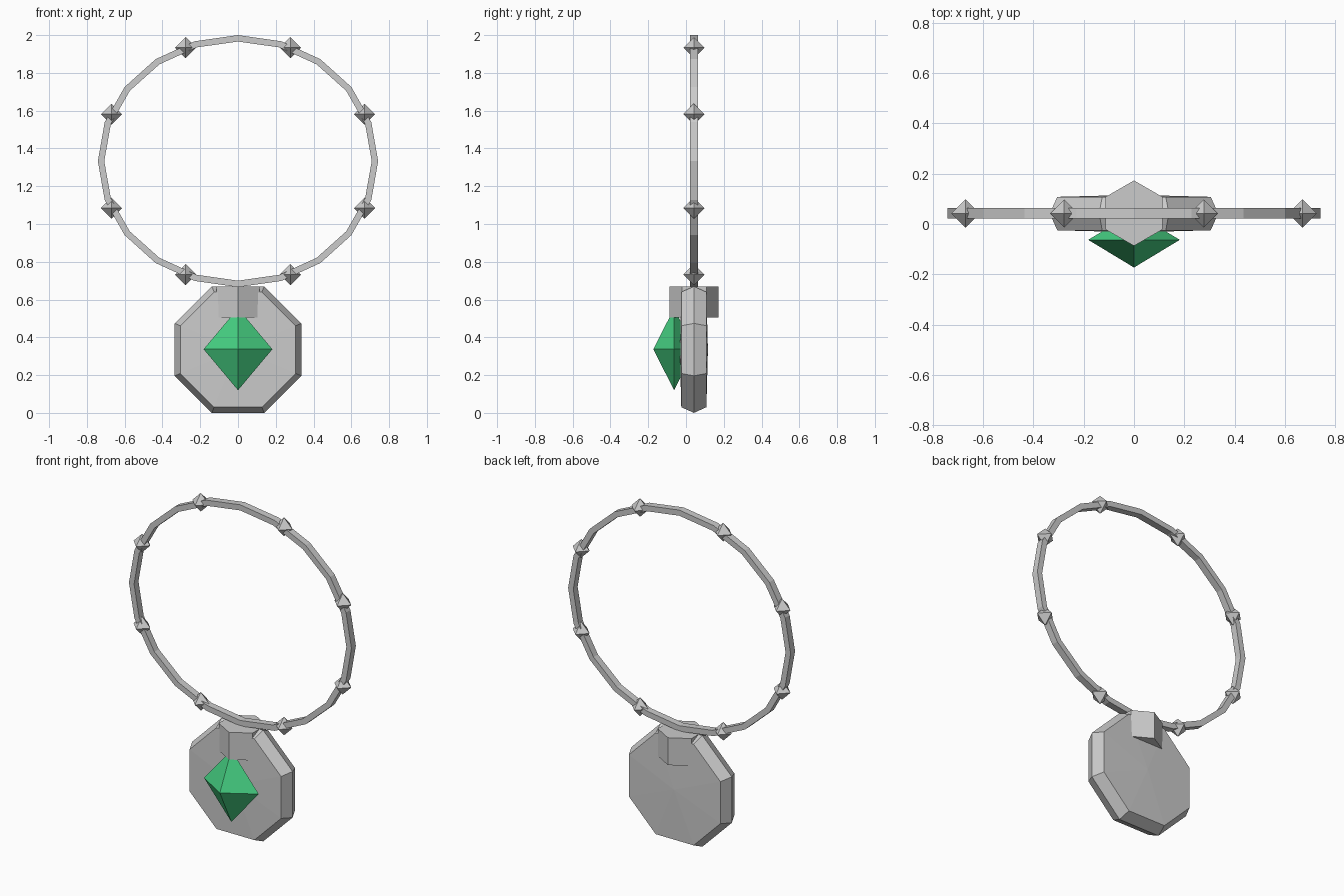
import bpy, bmesh
from math import cos, sin, pi, radians
from mathutils import Matrix, Vector

if "Cube" in bpy.data.objects:
    bpy.data.objects.remove(bpy.data.objects["Cube"])

Y = 0.042          # depth centre of chain and medallion
CZ = 1.333         # chain centre height
A, B = 0.725, 0.65 # chain half width / half height


def finish(name, bm):
    bmesh.ops.recalc_face_normals(bm, faces=bm.faces)
    me = bpy.data.meshes.new(name)
    bm.to_mesh(me)
    bm.free()
    ob = bpy.data.objects.new(name, me)
    bpy.context.collection.objects.link(ob)
    return ob


def octahedron(name, loc, size):
    bm = bmesh.new()
    bmesh.ops.create_uvsphere(bm, u_segments=4, v_segments=2, radius=1)
    bmesh.ops.transform(bm, verts=bm.verts,
                        matrix=Matrix.Translation(loc) @ Matrix.Diagonal((*size, 1)))
    return finish(name, bm)


def bridge(bm, a, b):
    n = len(a)
    for i in range(n):
        j = (i + 1) % n
        bm.faces.new((a[i], a[j], b[j], b[i]))


# chain: 20-sided oval hoop with a rectangular section
bm = bmesh.new()
loops = []
for d, y in ((0.017, -0.021), (0.017, 0.021), (-0.017, 0.021), (-0.017, -0.021)):
    loops.append([bm.verts.new(((A + d) * cos(t), Y + y, CZ + (B + d) * sin(t)))
                  for t in (2 * pi * i / 20 for i in range(20))])
for k in range(4):
    bridge(bm, loops[k], loops[(k + 1) % 4])
finish("chain", bm)

# beads spaced evenly round the chain
for k in range(8):
    t = radians(22.5 + 45 * k)
    octahedron(f"chain_bead_{k + 1}", (A * cos(t), Y, CZ + B * sin(t)), (0.056,) * 3)

# medallion: octagon with ridged rim and slightly domed faces
bm = bmesh.new()
loops = []
for r, y in ((0.305, -0.025), (0.335, Y), (0.305, 0.108)):
    c = r / cos(pi / 8)
    loops.append([bm.verts.new((c * cos(t), y, 0.335 + c * sin(t)))
                  for t in (pi / 8 + pi / 4 * i for i in range(8))])
bridge(bm, loops[0], loops[1])
bridge(bm, loops[1], loops[2])
for loop, y in ((loops[0], -0.033), (loops[2], 0.116)):
    tip = bm.verts.new((0, y, 0.335))
    for i in range(8):
        bm.faces.new((loop[i], loop[(i + 1) % 8], tip))
finish("medallion", bm)

# bail: upright hexagonal block joining medallion and chain
bm = bmesh.new()
bmesh.ops.create_cone(bm, cap_ends=True, segments=6, radius1=0.13, radius2=0.13, depth=0.165)
pts = sorted(bm.verts, key=lambda v: v.co.x)
turn = 0 if abs(pts[-1].co.x) < 0.12 else pi / 6
bmesh.ops.transform(bm, verts=bm.verts,
                    matrix=Matrix.Translation((0, 0.043, 0.5875)) @ Matrix.Rotation(turn, 4, 'Z'))
finish("bail", bm)

# gem
gem = octahedron("gem", (0, -0.063, 0.337), (0.182, 0.11, 0.217))
mat = bpy.data.materials.new("emerald_green")
mat.diffuse_color = (0.06, 0.62, 0.22, 1)
mat.use_nodes = True
mat.node_tree.nodes["Principled BSDF"].inputs["Base Color"].default_value = mat.diffuse_color
gem.data.materials.append(mat)
